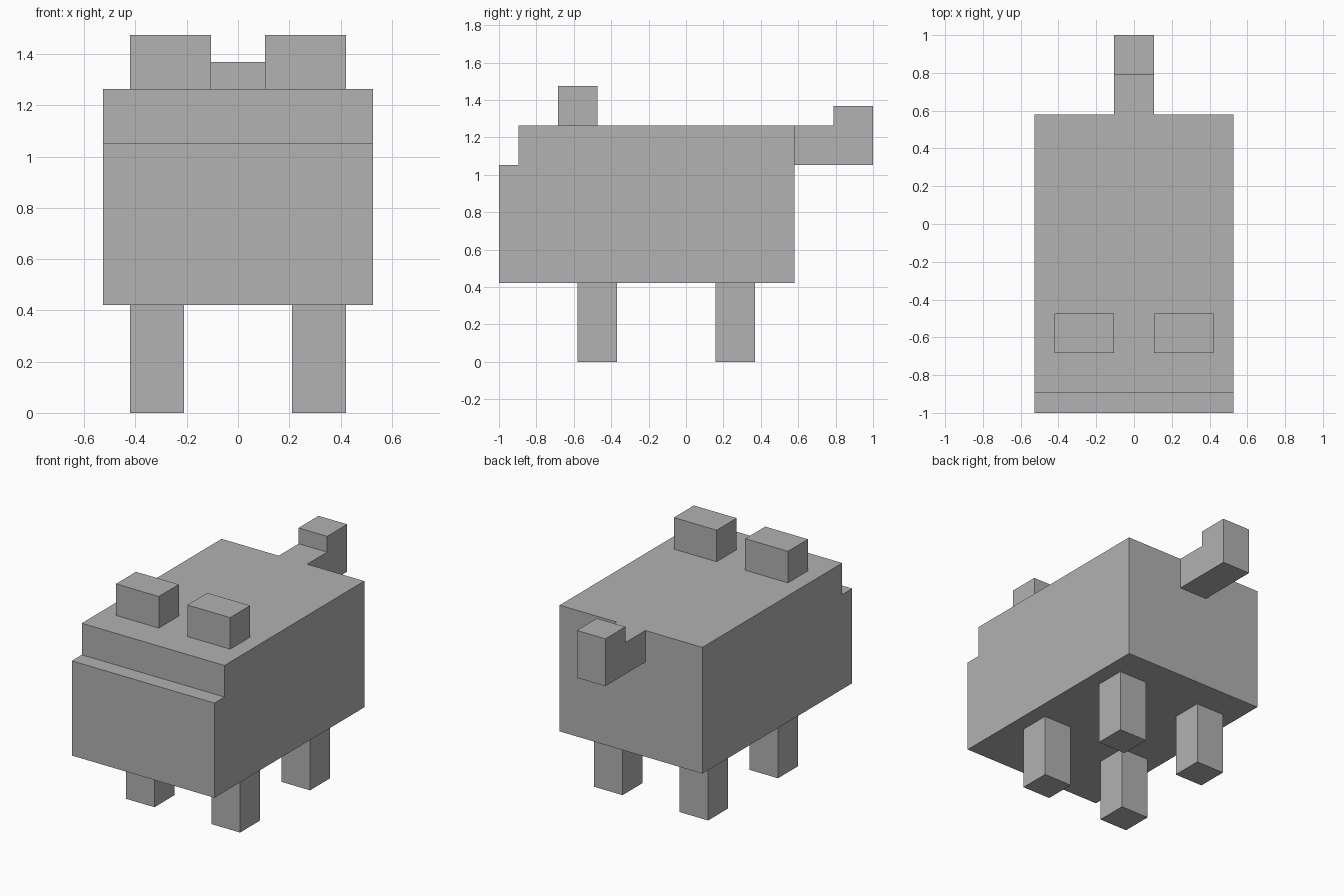
import bpy
import bmesh

cube = bpy.data.objects.get("Cube")
if cube:
    bpy.data.objects.remove(cube, do_unlink=True)

U = 2 / 19  # one block unit; the model is 19 units long

grey = bpy.data.materials.new("plain_grey")
grey.use_nodes = True
color = (0.445, 0.445, 0.445, 1)
grey.diffuse_color = color
grey.node_tree.nodes["Principled BSDF"].inputs["Base Color"].default_value = color


def extrude_profile(name, x0, x1, profile):
    """Extrude a (y, z) side profile from x0 to x1, all in block units."""
    bm = bmesh.new()
    face = bm.faces.new([bm.verts.new((x0 * U, y * U, z * U)) for y, z in profile])
    result = bmesh.ops.extrude_face_region(bm, geom=[face])
    moved = [v for v in result["geom"] if isinstance(v, bmesh.types.BMVert)]
    bmesh.ops.translate(bm, verts=moved, vec=((x1 - x0) * U, 0, 0))
    bmesh.ops.recalc_face_normals(bm, faces=bm.faces)
    mesh = bpy.data.meshes.new(name)
    bm.to_mesh(mesh)
    bm.free()
    mesh.materials.append(grey)
    obj = bpy.data.objects.new(name, mesh)
    bpy.context.collection.objects.link(obj)
    return obj


def box(name, x0, x1, y0, y1, z0, z1):
    return extrude_profile(name, x0, x1, [(y0, z0), (y1, z0), (y1, z1), (y0, z1)])


# Body with a stepped snout edge
extrude_profile("body", -5, 5, [(-9.5, 4), (5.5, 4), (5.5, 12),
                                (-8.5, 12), (-8.5, 10), (-9.5, 10)])

# Tail with a raised tip
extrude_profile("tail", -1, 1, [(5.5, 10), (9.5, 10), (9.5, 13),
                                (7.5, 13), (7.5, 12), (5.5, 12)])

# Ears and legs on both sides
for side, s in (("left", 1), ("right", -1)):
    inner, outer = sorted((s * 1, s * 4))
    box(f"{side}_ear", inner, outer, -6.5, -4.5, 12, 14)
    inner, outer = sorted((s * 2, s * 4))
    for end, y in (("front", -5.5), ("back", 1.5)):
        box(f"{end}_{side}_leg", inner, outer, y, y + 2, 0, 4)
